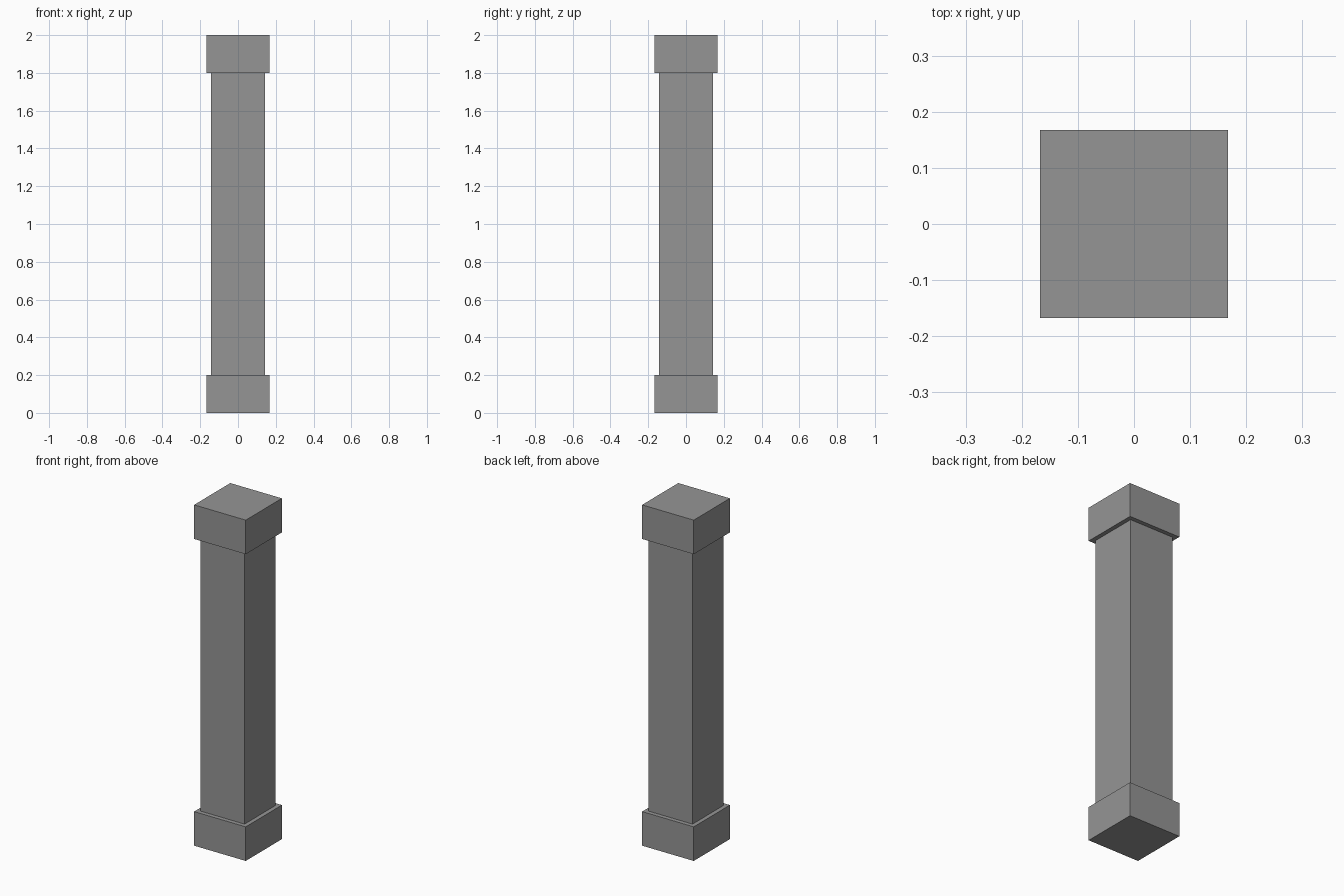
import bpy
import bmesh

cube = bpy.data.objects.get("Cube")
if cube:
    bpy.data.objects.remove(cube, do_unlink=True)

# Plain grey stone
stone = bpy.data.materials.new("grey_stone")
stone.use_nodes = True
GREY = (0.3, 0.3, 0.3, 1.0)
stone.diffuse_color = GREY
bsdf = stone.node_tree.nodes["Principled BSDF"]
bsdf.inputs["Base Color"].default_value = GREY
bsdf.inputs["Roughness"].default_value = 0.9


def block(name, width, bottom, top):
    """Square block of the given width between two heights."""
    mesh = bpy.data.meshes.new(name)
    bm = bmesh.new()
    bmesh.ops.create_cube(bm, size=1)
    bmesh.ops.scale(bm, vec=(width, width, top - bottom), verts=bm.verts)
    bmesh.ops.translate(bm, vec=(0, 0, (top + bottom) / 2), verts=bm.verts)
    bm.to_mesh(mesh)
    bm.free()
    mesh.materials.append(stone)
    obj = bpy.data.objects.new(name, mesh)
    bpy.context.collection.objects.link(obj)
    return obj


# Square pillar: wide base, narrower shaft, wide capital
block("pillar_base", 0.335, 0, 0.2)
block("pillar_shaft", 0.285, 0.2, 1.8)
block("pillar_capital", 0.335, 1.8, 2)
